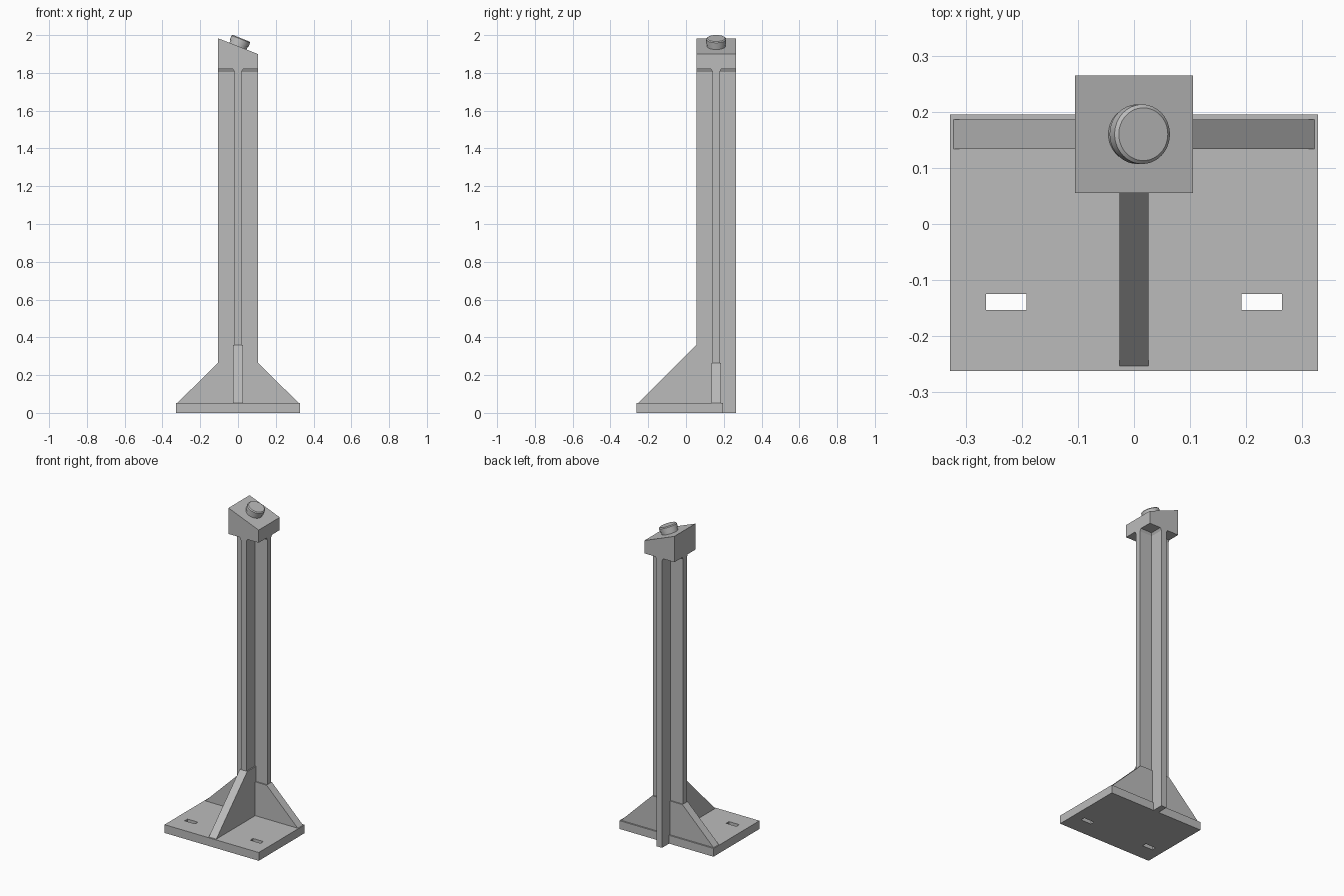
import bpy, bmesh, math
from mathutils import Matrix, Vector

default = bpy.data.objects.get("Cube")
if default:
    bpy.data.objects.remove(default)

grey = bpy.data.materials.new("plain grey")
grey.use_nodes = True
COLOUR = (0.5, 0.5, 0.5, 1)
grey.diffuse_color = COLOUR
grey.node_tree.nodes["Principled BSDF"].inputs["Base Color"].default_value = COLOUR

AXIS_Y = 0.16      # column centre line
ARM = 0.105        # half width of column and head
BASE_TOP = 0.052


def finish(name, bm):
    bmesh.ops.recalc_face_normals(bm, faces=bm.faces)
    mesh = bpy.data.meshes.new(name)
    bm.to_mesh(mesh)
    bm.free()
    mesh.materials.append(grey)
    obj = bpy.data.objects.new(name, mesh)
    bpy.context.collection.objects.link(obj)
    return obj


def loft(name, rings):
    """Skin a stack of equal-length closed outlines and cap both ends."""
    bm = bmesh.new()
    loops = [[bm.verts.new(p) for p in ring] for ring in rings]
    n = len(loops[0])
    for a, b in zip(loops, loops[1:]):
        for i in range(n):
            j = (i + 1) % n
            bm.faces.new((a[i], a[j], b[j], b[i]))
    bm.faces.new(loops[0])
    bm.faces.new(loops[-1])
    return finish(name, bm)


def box(name, x0, x1, y0, y1, z0, z1):
    return loft(name, [[(x0, y0, z), (x1, y0, z), (x1, y1, z), (x0, y1, z)]
                       for z in (z0, z1)])


# Base plate with two slots cut through it
base = box("base_plate", -0.328, 0.328, -0.262, 0.195, 0, BASE_TOP)
for side, label in ((-1, "right"), (1, "left")):
    x0, x1 = sorted((side * 0.192, side * 0.264))
    cutter = box(label + "_slot_cutter", x0, x1, -0.153, -0.125, -0.1, 0.2)
    cutter.hide_render = True
    cutter.hide_viewport = True
    cutter.display_type = 'WIRE'
    cut = base.modifiers.new(label + " slot", 'BOOLEAN')
    cut.object = cutter
    cut.operation = 'DIFFERENCE'
    cut.solver = 'EXACT'


# Cross-shaped column, flaring slightly where it meets the head
def cross(z, t):
    corner = [(ARM, -t), (ARM, t), (t, t)]
    ring = []
    for k in range(4):
        turn = Matrix.Rotation(k * math.pi / 2, 3, 'Z')
        ring += [turn @ Vector((x, y, 0)) + Vector((0, AXIS_Y, z)) for x, y in corner]
    return ring


loft("cross_column", [cross(0, 0.019), cross(1.805, 0.019), cross(1.82, 0.027)])


# Triangular gussets on the front and both sides
def gusset(name, angle, reach, top):
    outline = [(0, BASE_TOP), (reach, BASE_TOP), (ARM, top), (0, top)]
    place = Matrix.Translation((0, AXIS_Y, 0)) @ Matrix.Rotation(angle, 4, 'Z')
    loft(name, [[place @ Vector((r, t, z)) for r, z in outline] for t in (-0.026, 0.026)])


gusset("left_gusset", 0, 0.322, 0.265)
gusset("right_gusset", math.pi, 0.322, 0.265)
gusset("front_gusset", -math.pi / 2, 0.413, 0.36)

# Head block with a sloping top
HIGH, LOW = 1.983, 1.9
side_outline = [(-ARM, 1.82), (ARM, 1.82), (ARM, LOW), (-ARM, HIGH)]
loft("head_block", [[(x, y, z) for x, z in side_outline]
                    for y in (AXIS_Y - ARM, AXIS_Y + ARM)])

# Round button standing square to the slope
tilt = math.atan2(HIGH - LOW, 2 * ARM)
place = Matrix.Translation((0, AXIS_Y, (HIGH + LOW) / 2)) @ Matrix.Rotation(tilt, 4, 'Y')
profile = [(0.049, -0.005), (0.049, 0.016), (0.053, 0.016), (0.053, 0.04), (0.047, 0.045)]
SIDES = 48
button = loft("button", [[place @ Vector((r * math.cos(a), r * math.sin(a), h))
                          for a in (i * math.tau / SIDES for i in range(SIDES))]
                         for r, h in profile])
bpy.ops.object.select_all(action='DESELECT')
button.select_set(True)
bpy.context.view_layer.objects.active = button
bpy.ops.object.shade_smooth_by_angle(angle=math.radians(30))
